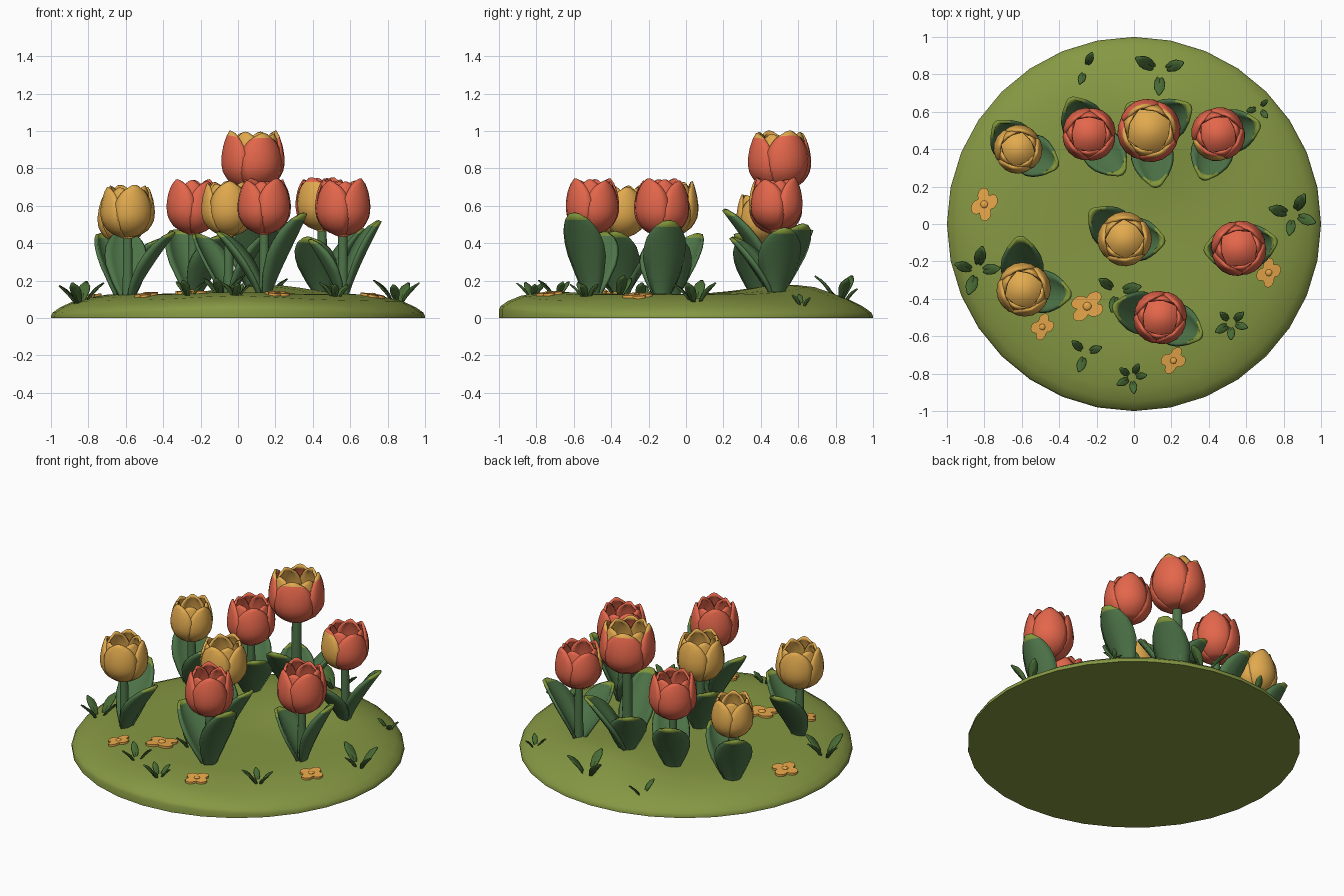
import bpy, bmesh, math, random
from mathutils import Vector

if "Cube" in bpy.data.objects:
    bpy.data.objects.remove(bpy.data.objects["Cube"])

random.seed(4)


def material(name, r, g, b):
    m = bpy.data.materials.new(name)
    m.diffuse_color = tuple(c ** 2.2 for c in (r, g, b)) + (1,)
    m.use_nodes = True
    m.node_tree.nodes["Principled BSDF"].inputs["Base Color"].default_value = m.diffuse_color
    return m


GROUND = material("meadow green", .52, .59, .27)
LEAF = material("leaf green", .31, .455, .29)
OLIVE = material("olive leaf tip", .50, .58, .24)
GRASS = material("grass green", .29, .42, .22)
RED = material("tulip red", .89, .40, .30)
YELLOW = material("tulip yellow", .88, .66, .31)
ORANGE = material("blossom orange", .92, .66, .30)


def lerp(table, t):
    for (a, va), (b, vb) in zip(table, table[1:]):
        if t <= b:
            return va + (vb - va) * (t - a) / (b - a)
    return table[-1][1]


PROFILE = [(0, .125), (.55, .13), (.7, .125), (.8, .11), (.88, .09), (.95, .058), (.99, .03), (1, .012)]


def ground_z(x, y):
    r = math.hypot(x, y)
    bump = .05 * math.exp(-((x - .15) ** 2 + (y - .55) ** 2) / .09) * max(0, min(1, (1 - r) * 4))
    bump += .02 * math.exp(-(x ** 2 + (y + .85) ** 2) / .08) * max(0, min(1, (1 - r) * 8))
    # the front rim is taller than the back rim
    bump += .035 * max(0, -y) ** 3 * max(0, min(1, (r - .8) * 6))
    return lerp(PROFILE, r) + bump


def finish(bm, name, mats, thick=0):
    bmesh.ops.recalc_face_normals(bm, faces=bm.faces)
    me = bpy.data.meshes.new(name)
    bm.to_mesh(me)
    bm.free()
    for m in mats:
        me.materials.append(m)
    ob = bpy.data.objects.new(name, me)
    bpy.context.collection.objects.link(ob)
    if thick:
        s = ob.modifiers.new("thickness", 'SOLIDIFY')
        s.thickness, s.offset = thick, 0
    bpy.context.view_layer.objects.active = ob
    bpy.ops.object.select_all(action='DESELECT')
    ob.select_set(True)
    bpy.ops.object.shade_smooth_by_angle(angle=math.radians(40))
    return ob


def grid(bm, fn, nu, nv, mat=lambda u, t: 0):
    """Surface patch: u runs -1..1 across, t runs 0..1 along."""
    vs = [[bm.verts.new(fn(2 * i / nu - 1, j / nv)) for i in range(nu + 1)] for j in range(nv + 1)]
    for j in range(nv):
        for i in range(nu):
            f = bm.faces.new((vs[j][i], vs[j][i + 1], vs[j + 1][i + 1], vs[j + 1][i]))
            f.material_index = mat((2 * i + 1) / nu - 1, (j + .5) / nv)


# grassy mound with a flat underside
bm = bmesh.new()
N = 32
rings = []
for r in (.15, .3, .45, .6, .7, .8, .88, .95, .99, 1, 1.0001):
    ring = []
    for k in range(N):
        a = 2 * math.pi * k / N
        x, y = r * math.cos(a), r * math.sin(a)
        ring.append(bm.verts.new((x, y, 0 if r > 1 else ground_z(x, y))))
    rings.append(ring)
top = bm.verts.new((0, 0, ground_z(0, 0)))
for k in range(N):
    n = (k + 1) % N
    bm.faces.new((top, rings[0][k], rings[0][n]))
    for a, b in zip(rings, rings[1:]):
        bm.faces.new((a[k], b[k], b[n], a[n]))
bm.faces.new(rings[-1][::-1])
finish(bm, "ground_mound", [GROUND])

# tulip petals
CUP = [(0, .12), (.06, .45), (.16, .74), (.3, .94), (.45, 1.0), (.6, .99), (.75, .94), (.9, .86), (1, .78)]


def petal_ring(bm, x, y, z0, h, r, count, start, half, mat):
    for k in range(count):
        a0 = start + 2 * math.pi * k / count
        hk = h * (1 - .04 * (k % 2))

        def fn(u, t):
            # rounded petal outline, with the side edges lower at the tip
            w = half * math.sqrt(1 - (max(0, t - .42) / .6) ** 2.4)
            a = a0 + u * w
            rr = r * lerp(CUP, t) * (1 - .06 * u * u)
            return Vector((x + rr * math.cos(a), y + rr * math.sin(a), z0 + hk * (t - .06 * t ** 4 * u * u)))
        grid(bm, fn, 6, 12, lambda u, t, k=k: mat(k, t))


def stem(name, x, y, z0, z1, r):
    bm = bmesh.new()
    bmesh.ops.create_cone(bm, cap_ends=True, segments=10, radius1=r * 1.15, radius2=r, depth=z1 - z0)
    bmesh.ops.translate(bm, vec=(x, y, (z0 + z1) / 2), verts=bm.verts)
    finish(bm, name, [LEAF])


def blade(bm, x, y, z, az, reach, height, width, nu=4, nv=8, tip=2):
    """Cupped, outward leaning leaf."""
    d = Vector((math.cos(az), math.sin(az), 0))
    s = Vector((-d.y, d.x, 0))

    def fn(u, t):
        w = width / 2 * lerp([(0, .3), (.25, .7), (.5, .97), (.65, 1), (.8, .9), (.92, .64), (1, .22)], t)
        out = .1 * reach + .9 * reach * t ** 1.2 - .25 * width * u * u * (w / width * 2)
        return Vector((x, y, z)) + d * out + s * (u * w) + Vector((0, 0, height * t))
    grid(bm, fn, nu, nv, lambda u, t: 1 if t > 1 - tip else 0)


# name, x, y, cup bottom, cup top, radius, colour, leaf tips (x, y, z)
TULIPS = [
    ("tall", .08, .50, .68, 1.0, .165, "two", [(.30, .63, .50), (.12, .20, .58), (-.03, .64, .45)]),
    ("back_left", -.24, .48, .45, .74, .14, RED, [(-.34, .67, .47), (-.06, .27, .45)]),
    ("back_right", .45, .48, .47, .75, .14, "patch", [(.67, .53, .48), (.37, .24, .43)]),
    ("far_left", -.62, .40, .40, .66, .125, YELLOW, [(-.74, .54, .45), (-.41, .31, .42)]),
    ("middle", -.05, -.08, .44, .73, .14, YELLOW, [(-.23, .07, .45), (.16, -.09, .45)]),
    ("front_left", -.59, -.35, .43, .71, .14, YELLOW, [(-.61, -.07, .47), (-.34, -.38, .46)]),
    ("front", .14, -.50, .45, .745, .14, RED, [(.36, -.60, .56), (-.11, -.44, .46)]),
    ("right", .56, -.13, .44, .745, .145, RED, [(.76, -.09, .52), (.38, -.14, .42)]),
]
for i, (name, x, y, z0, z1, r, col, leaves) in enumerate(TULIPS):
    gz = ground_z(x, y)
    start = math.radians(240 if col == "patch" else 25 + 17 * i)
    bm = bmesh.new()
    outer = {"two": lambda k, t: int(t > .92), "patch": lambda k, t: int(k == 0 and t < .9)}.get(
        col, lambda k, t: 0)
    inner = lambda k, t: int(col == "two")
    petal_ring(bm, x, y, z0, z1 - z0, r, 4, start, math.radians(52), outer)
    petal_ring(bm, x, y, z0 + .01, (z1 - z0) * .95, r * .88, 4, start + math.pi / 4, math.radians(50), inner)
    finish(bm, name + "_tulip_petals", [YELLOW if col == YELLOW else RED, YELLOW], .014)
    # closed heart inside the cup
    bm = bmesh.new()
    bmesh.ops.create_circle(bm, cap_ends=True, segments=12, radius=r * .86)
    bmesh.ops.translate(bm, vec=(x, y, z0 + .5 * (z1 - z0)), verts=bm.verts)
    finish(bm, name + "_tulip_heart", [YELLOW if col in (YELLOW, "two") else RED], .01)
    stem(name + "_tulip_stem", x, y, gz - .02, z0 + .03, .03 if i == 0 else .025)
    bm = bmesh.new()
    for tx, ty, tz in leaves:
        dx, dy = tx - x, ty - y
        blade(bm, x, y, gz - .02, math.atan2(dy, dx), math.hypot(dx, dy), tz - gz + .02, .22, 6, 14, .08)
    finish(bm, name + "_tulip_leaves", [LEAF, OLIVE], .018)

# flat ground blossoms with four lobes and a raised centre
for x, y, r, ph in [(-.8, .105, .095, 1.3), (-.25, -.44, .105, .5), (-.49, -.55, .078, 1.0),
                    (.21, -.73, .082, .8), (.72, -.26, .085, 1.2)]:
    bm = bmesh.new()
    low, high = [], []
    for k in range(32):
        a = 2 * math.pi * k / 32
        rr = r * (.5 + .48 * abs(math.cos(2 * (a - ph - .5))) ** .7)
        e, f = rr * math.cos(a - ph), .75 * rr * math.sin(a - ph)
        px, py = x + e * math.cos(ph) - f * math.sin(ph), y + e * math.sin(ph) + f * math.cos(ph)
        g = ground_z(px, py)
        low.append(bm.verts.new((px, py, g - .01)))
        high.append(bm.verts.new((px, py, g + .013)))
    c = bm.verts.new((x, y, ground_z(x, y) + .013))
    c2 = bm.verts.new((x, y, ground_z(x, y) - .01))
    for k in range(32):
        n = (k + 1) % 32
        bm.faces.new((c, high[k], high[n]))
        bm.faces.new((high[k], low[k], low[n], high[n]))
        bm.faces.new((c2, low[n], low[k]))
    finish(bm, "ground_blossom", [ORANGE])
    bm = bmesh.new()
    bmesh.ops.create_uvsphere(bm, u_segments=10, v_segments=6, radius=r * .22)
    for v in bm.verts:
        v.co = Vector((x + v.co.x, y + v.co.y, ground_z(x, y) + .013 + v.co.z * .4))
    finish(bm, "blossom_centre", [ORANGE])

# grass tufts: x, y, blade count, size
for x, y, n, s in [(-.26, .83, 2, .09), (.14, .82, 3, .13), (.67, .62, 3, .06), (.85, .05, 4, .115),
                   (-.84, -.25, 4, .115), (.52, -.53, 5, .085), (-.26, -.69, 3, .09), (-.01, -.82, 5, .08),
                   (-.09, -.36, 3, .115)]:
    bm = bmesh.new()
    ph = random.uniform(0, 6)
    for k in range(n):
        a = ph + 2 * math.pi * k / n + random.uniform(-.3, .3)
        q = s * random.uniform(.85, 1.1)
        bx, by = x + .2 * s * math.cos(a), y + .2 * s * math.sin(a)
        blade(bm, bx, by, ground_z(bx, by) - .01, a, q * .9, q * .9, q * .5, 2, 5, 0)
    finish(bm, "grass_tuft", [GRASS], .006)
